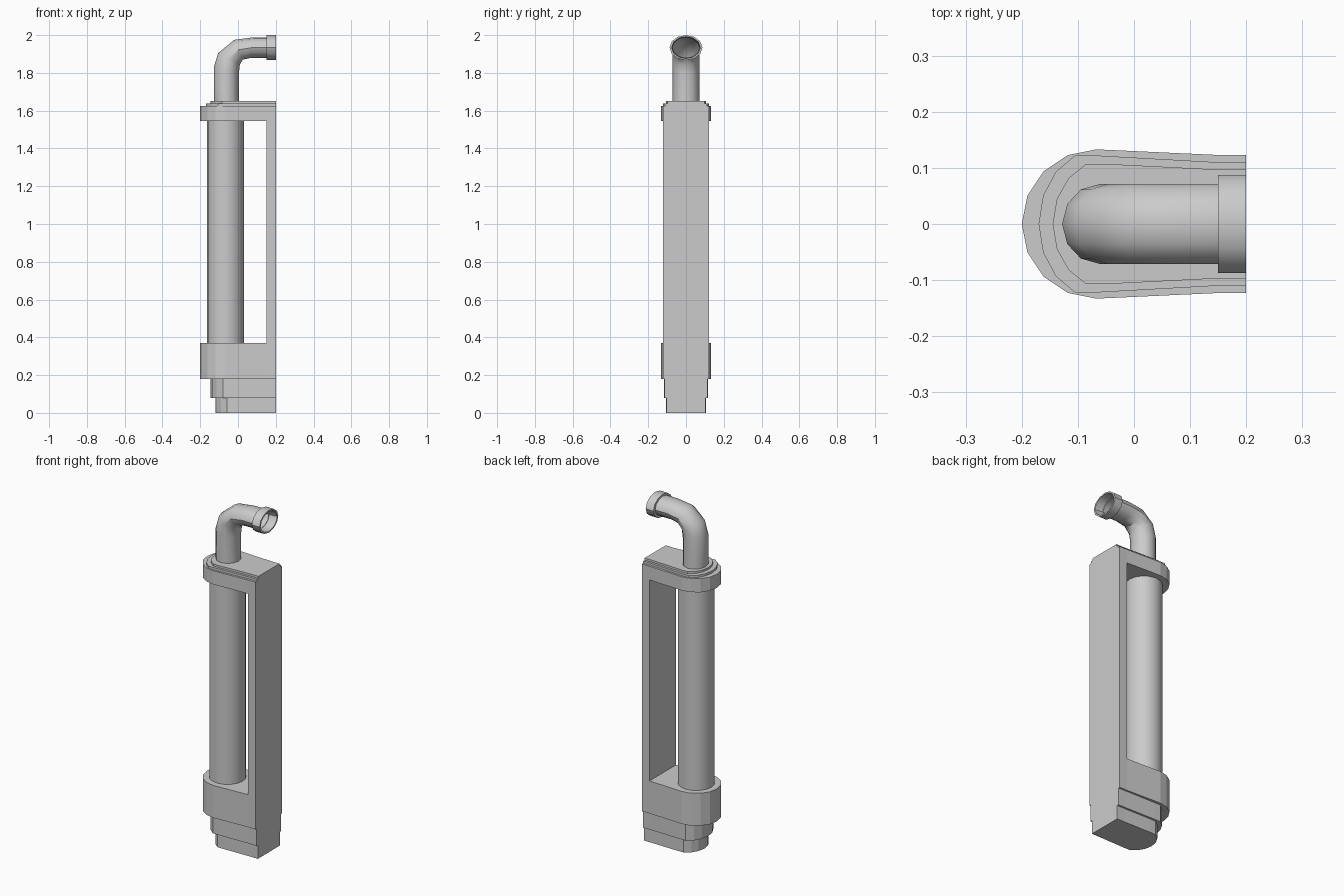
import bpy, bmesh
from math import sin, cos, pi

if "Cube" in bpy.data.objects:
    bpy.data.objects.remove(bpy.data.objects["Cube"])


def finish(bm, name, smooth=None):
    bmesh.ops.remove_doubles(bm, verts=bm.verts, dist=1e-5)
    bmesh.ops.recalc_face_normals(bm, faces=bm.faces)
    mesh = bpy.data.meshes.new(name)
    bm.to_mesh(mesh)
    bm.free()
    ob = bpy.data.objects.new(name, mesh)
    bpy.context.collection.objects.link(ob)
    if smooth:
        bpy.ops.object.select_all(action='DESELECT')
        bpy.context.view_layer.objects.active = ob
        ob.select_set(True)
        bpy.ops.object.shade_smooth_by_angle(angle=smooth)
    return ob


def bridge(bm, a, b, closed=True):
    n = len(a)
    for i in range(n if closed else n - 1):
        j = (i + 1) % n
        bm.faces.new((a[i], a[j], b[j], b[i]))


def u_profile(cx, rx, ry, ymax, yback):
    """U-shaped outline: flat at x = 0.2, half-round towards -x."""
    arc = [(cx - rx * sin(pi * k / 8),
            -max(-ymax, min(ymax, ry * cos(pi * k / 8)))) for k in range(9)]
    return [(0.2, -yback), (0.15, -yback)] + arc + [(0.15, yback), (0.2, yback)]


def stack(bm, levels):
    """Stepped block from (profile, z0, z1) levels; returns end rings."""
    rings = []
    for prof, z0, z1 in levels:
        lo, hi = ([bm.verts.new((x, y, z)) for x, y in prof] for z in (z0, z1))
        if rings:
            bridge(bm, rings[-1], lo, closed=False)
        bridge(bm, lo, hi)
        rings += [lo, hi]
    return rings[0], rings[-1]


# Housing: stepped foot, back post and stepped head
foot = u_profile(-0.02, 0.10, 0.113, 0.105, 0.102)
collar = u_profile(-0.04, 0.105, 0.127, 0.117, 0.113)
main = u_profile(-0.067, 0.133, 0.133, 0.133, 0.123)
cap_low = u_profile(-0.065, 0.105, 0.132, 0.122, 0.11)
cap_high = u_profile(-0.048, 0.097, 0.116, 0.107, 0.097)
Z_LOW, Z_HIGH = 0.37, 1.545

bm = bmesh.new()
bottom, shelf = stack(bm, [(foot, 0, 0.08), (collar, 0.08, 0.18), (main, 0.18, Z_LOW)])
under, top = stack(bm, [(main, Z_HIGH, 1.625), (cap_low, 1.625, 1.638), (cap_high, 1.638, 1.65)])
bm.faces.new(bottom)
bm.faces.new(top)
bm.faces.new(shelf[1:-1])
bm.faces.new(under[1:-1])
pick = (0, 1, -2, -1)
bridge(bm, [shelf[i] for i in pick], [under[i] for i in pick])
finish(bm, "housing")

# Main cylinder held by the housing
bm = bmesh.new()
rings = [[bm.verts.new((-0.067 + 0.098 * cos(pi * k / 8), 0.098 * sin(pi * k / 8), z))
          for k in range(16)] for z in (Z_LOW, Z_HIGH)]
bridge(bm, *rings)
finish(bm, "cylinder", 0.5)


def tube(name, sections, n, smooth):
    """Tube through sections (outer x, outer z, inner x, inner z, half width)."""
    bm = bmesh.new()
    prev = None
    for ox, oz, ix, iz, w in sections:
        ring = []
        for k in range(n):
            t = 2 * pi * k / n
            f = (1 + cos(t)) / 2
            ring.append(bm.verts.new((ix + (ox - ix) * f, w * sin(t), iz + (oz - iz) * f)))
        if prev:
            bridge(bm, prev, ring)
        prev = ring
    return finish(bm, name, smooth)


# Bent outlet pipe
tube("elbow_pipe", [
    (-0.128, 1.65, 0.005, 1.65, 0.071),
    (-0.128, 1.83, 0.005, 1.80, 0.071),
    (-0.105, 1.905, 0.010, 1.845, 0.071),
    (-0.020, 1.975, 0.025, 1.870, 0.071),
    (0.080, 1.988, 0.070, 1.880, 0.071),
    (0.150, 1.988, 0.150, 1.880, 0.071)], 12, 0.6)

# Open rim on the pipe end
tube("pipe_rim", [
    (0.15, 1.988, 0.15, 1.880, 0.071),
    (0.15, 2.0, 0.15, 1.868, 0.087),
    (0.20, 2.0, 0.20, 1.868, 0.087),
    (0.20, 1.992, 0.20, 1.876, 0.076),
    (0.152, 1.988, 0.152, 1.880, 0.071)], 12, 0.6)
